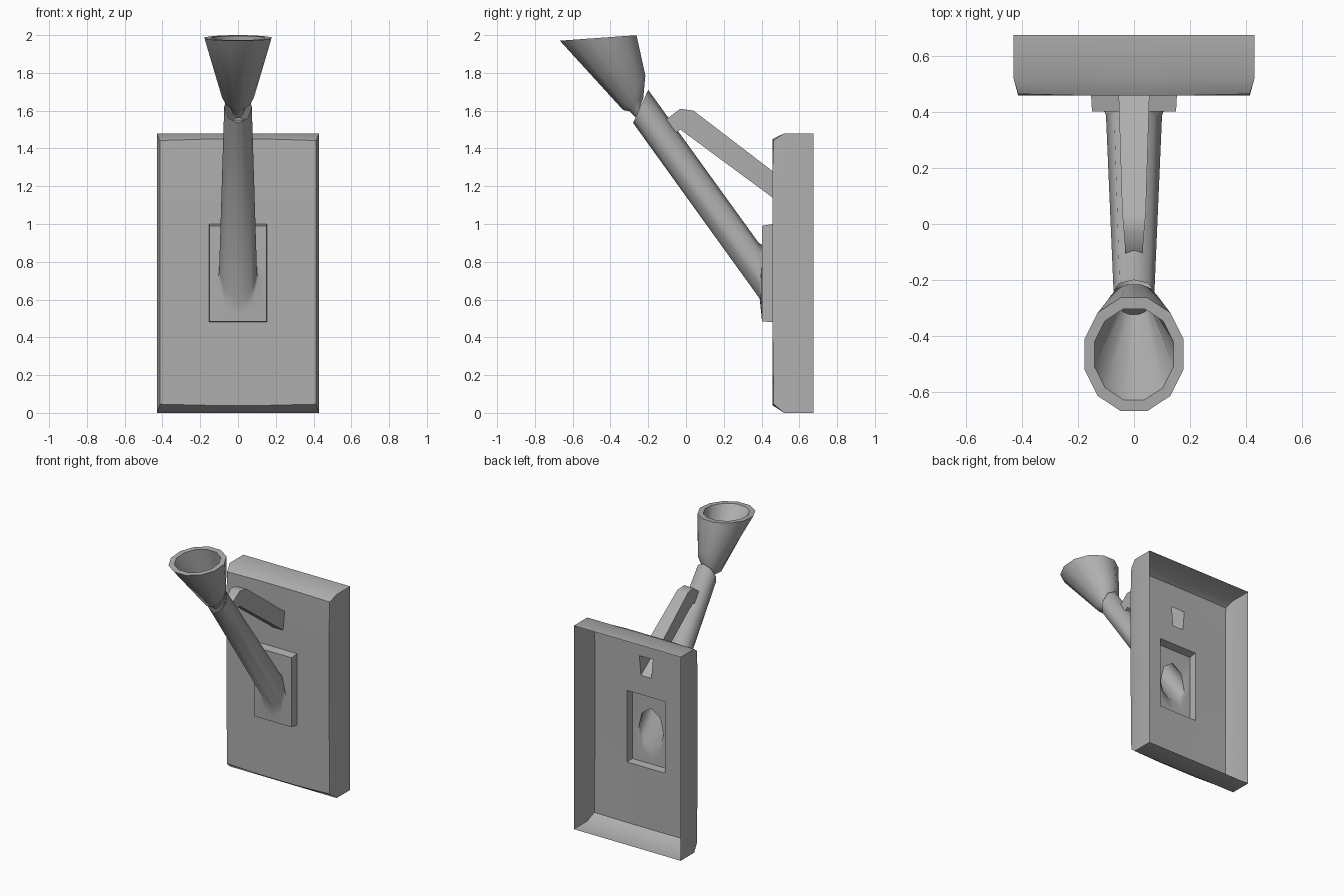
import bpy, bmesh
from math import sin, cos, pi, radians
from mathutils import Vector

if "Cube" in bpy.data.objects:
    bpy.data.objects.remove(bpy.data.objects["Cube"])

# Dark iron grey shared by all parts
iron = bpy.data.materials.new("dark_iron")
iron.diffuse_color = (.43, .43, .43, 1)
iron.use_nodes = True
iron.node_tree.nodes["Principled BSDF"].inputs["Base Color"].default_value = iron.diffuse_color


def finish(name, bm, angle=40):
    bmesh.ops.remove_doubles(bm, verts=bm.verts, dist=1e-4)
    bmesh.ops.recalc_face_normals(bm, faces=bm.faces)
    mesh = bpy.data.meshes.new(name)
    bm.to_mesh(mesh)
    bm.free()
    mesh.materials.append(iron)
    ob = bpy.data.objects.new(name, mesh)
    bpy.context.collection.objects.link(ob)
    bpy.ops.object.select_all(action='DESELECT')
    ob.select_set(True)
    bpy.context.view_layer.objects.active = ob
    bpy.ops.object.shade_smooth_by_angle(angle=radians(angle))
    return ob


def loft(bm, rings, cap_start=False, cap_end=False):
    loops = [[bm.verts.new(p) for p in r] for r in rings]
    n = len(loops[0])
    for a, b in zip(loops, loops[1:]):
        for i in range(n):
            j = (i + 1) % n
            bm.faces.new((a[i], a[j], b[j], b[i]))
    if cap_start:
        bm.faces.new(loops[0])
    if cap_end:
        bm.faces.new(loops[-1])


def oval(low, high, rx, n, scale=1.0, phase=0.0):
    """Ring through two (y, z) points in the side view, half-width rx in x."""
    lo, hi = Vector((0, *low)), Vector((0, *high))
    mid, axis = (lo + hi) / 2, (hi - lo) / 2
    pts = []
    for i in range(n):
        t = 2 * pi * (i + phase) / n
        pts.append(mid + scale * (axis * sin(t) + Vector((rx * cos(t), 0, 0))))
    return pts


def rect8(hx, z0, z1, y):
    """Rectangle with mid-side points, ordered like an 8-sided oval."""
    zm = (z0 + z1) / 2
    return [(hx, y, zm), (hx, y, z1), (0, y, z1), (-hx, y, z1),
            (-hx, y, zm), (-hx, y, z0), (0, y, z0), (hx, y, z0)]


# Wall plate: open-backed shell with two windows in its front
bm = bmesh.new()
xs = [-.413, -.153, -.055, 0, .055, .153, .413]
zs = [.04, .48, 1.0, 1.14, 1.28, 1.45]
grid = [[bm.verts.new((x, .458, z)) for x in xs] for z in zs]
for c, s in ((2, -1), (4, 1)):          # brace window narrows downwards
    grid[3][c].co.x = .042 * s
for row in (grid[0], grid[-1]):         # slightly dropped corners
    for v in (row[0], row[-1]):
        v.co.z += .006 if v.co.z < .7 else -.008
        v.co.y += .006
for r in range(len(zs) - 1):
    for c in range(len(xs) - 1):
        if (r == 1 and 1 <= c <= 4) or (r == 3 and 2 <= c <= 3):
            continue
        bm.faces.new((grid[r][c], grid[r][c + 1], grid[r + 1][c + 1], grid[r + 1][c]))
border = (list(grid[0]) + [row[-1] for row in grid[1:]]
          + grid[-1][-2::-1] + [row[0] for row in grid[-2:0:-1]])


def outer(v, y):
    z = 0 if v in grid[0] else 1.48 if v in grid[-1] else v.co.z
    return (v.co.x * .43 / .413, y, z)


loft(bm, [[v.co.copy() for v in border],
          [outer(v, .52) for v in border],
          [outer(v, .675) for v in border]])
finish("wall_plate", bm, 42)

# Mounting block flowing into the hollow arm
bm = bmesh.new()
loft(bm, [rect8(.153, .48, 1.0, .458),
          rect8(.15, .485, .99, .402),
          oval((.399, .52), (.402, .89), .105, 8),
          oval((.39, .605), (.385, .90), .1, 8),
          oval((-.28, 1.535), (-.2, 1.71), .073, 8)])
finish("block_and_arm", bm, 62)

# Brace from the plate to the upper arm
bm = bmesh.new()
profile = [((.458, 1.28), (.458, 1.14), .055, .042),
           ((.04, 1.60), (-.03, 1.50), .042, .035),
           ((-.03, 1.61), (-.06, 1.48), .036, .03),
           ((-.11, 1.55), (-.08, 1.47), .03, .03)]
loft(bm, [[(-a, *top), (a, *top), (b, *bot), (-b, *bot)]
          for top, bot, a, b in profile], cap_end=True)
finish("brace", bm, 62)

# Hollow cup with neck, rim and tapering bowl
bm = bmesh.new()
rim = ((-.675, 1.97), (-.255, 2.0))
loft(bm, [oval((-.265, 1.56), (-.225, 1.67), .035, 12, phase=.5),
          oval((-.30, 1.595), (-.222, 1.70), .05, 12, phase=.5),
          oval((-.335, 1.60), (-.213, 1.79), .088, 12, phase=.5),
          oval(*rim, .183, 12, phase=.5),
          oval(*rim, .183, 12, scale=.8, phase=.5),
          oval((-.325, 1.64), (-.245, 1.76), .055, 12, phase=.5)],
     cap_start=True, cap_end=True)
finish("torch_cup", bm, 45)
